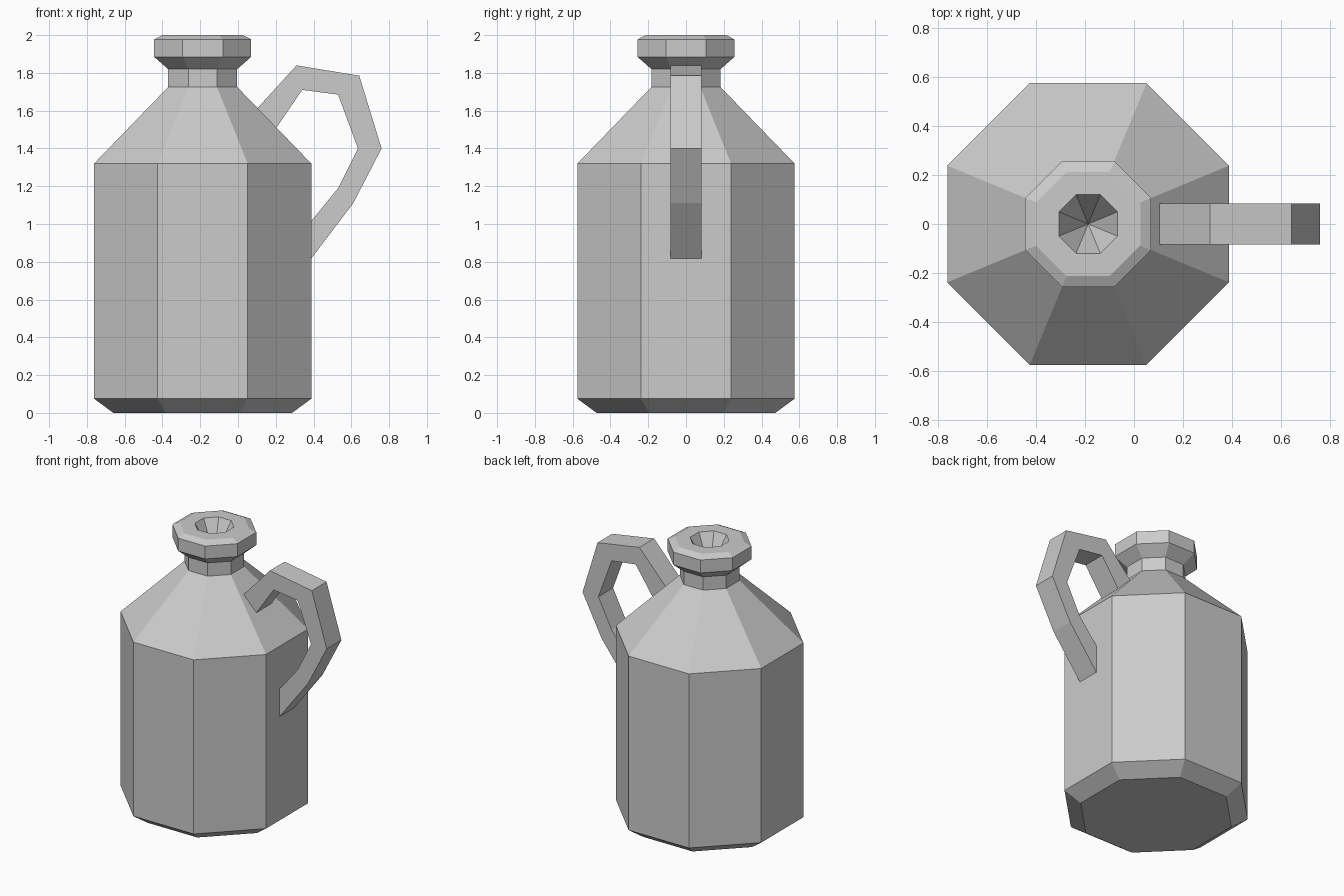
import bpy, bmesh, math

if "Cube" in bpy.data.objects:
    bpy.data.objects.remove(bpy.data.objects["Cube"])

CX = -0.187   # jug axis
SIDES = 8


def finish(bm, name):
    bmesh.ops.recalc_face_normals(bm, faces=bm.faces)
    mesh = bpy.data.meshes.new(name)
    bm.to_mesh(mesh)
    bm.free()
    obj = bpy.data.objects.new(name, mesh)
    bpy.context.collection.objects.link(obj)
    return obj


def bridge(bm, a, b):
    n = len(a)
    for i in range(n):
        j = (i + 1) % n
        bm.faces.new((a[i], a[j], b[j], b[i]))


# Jug body: octagonal rings of (flat-to-centre distance, height)
profile = [(0.473, 0.0), (0.575, 0.075), (0.575, 1.32), (0.183, 1.725),
           (0.183, 1.82), (0.257, 1.885), (0.257, 1.977), (0.213, 2.0),
           (0.12, 2.0)]
bm = bmesh.new()
rings = []
for apothem, z in profile:
    r = apothem / math.cos(math.pi / SIDES)
    angles = [(i + 0.5) * 2 * math.pi / SIDES for i in range(SIDES)]
    rings.append([bm.verts.new((CX + r * math.cos(a), r * math.sin(a), z))
                  for a in angles])
for a, b in zip(rings, rings[1:]):
    bridge(bm, a, b)
bm.faces.new(rings[0])
# Mouth: a pointed hollow going down into the neck
tip = bm.verts.new((CX, 0, 1.77))
for i in range(SIDES):
    bm.faces.new((rings[-1][i], rings[-1][(i + 1) % SIDES], tip))
finish(bm, "jug_body")

# Handle: rectangular strap between an outer and inner outline (x, z),
# with both ends sunk slightly into the body
outer = [(0.08, 1.588), (0.31, 1.84), (0.642, 1.785), (0.76, 1.40),
         (0.61, 1.11), (0.367, 0.79)]
inner = [(0.183, 1.48), (0.34, 1.71), (0.53, 1.685), (0.635, 1.40),
         (0.53, 1.19), (0.367, 0.99)]
W = 0.083
bm = bmesh.new()
sections = [[bm.verts.new(p) for p in ((ox, -W, oz), (ox, W, oz),
                                       (ix, W, iz), (ix, -W, iz))]
            for (ox, oz), (ix, iz) in zip(outer, inner)]
for a, b in zip(sections, sections[1:]):
    bridge(bm, a, b)
bm.faces.new(sections[0])
bm.faces.new(sections[-1])
finish(bm, "handle")
